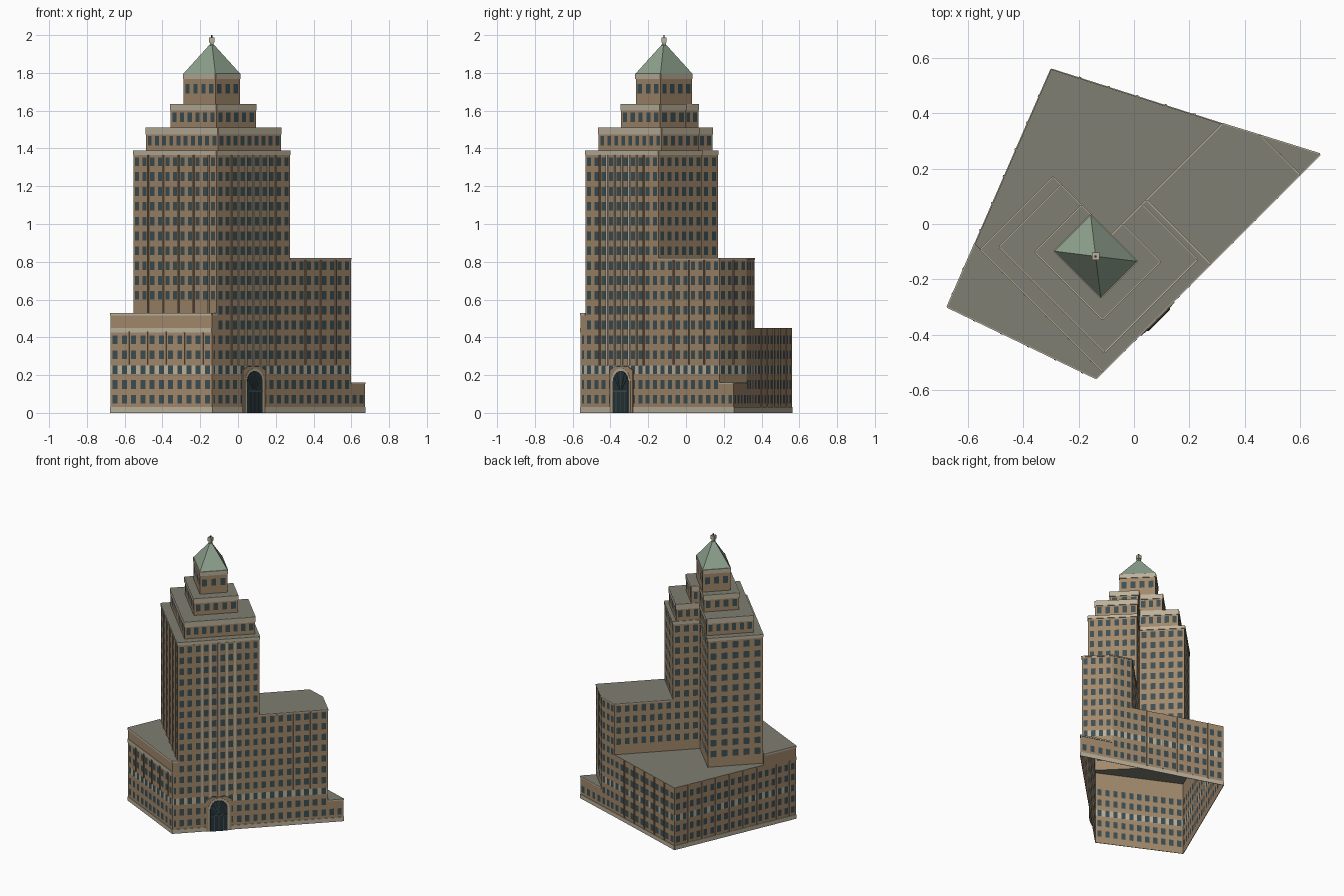
import bpy, bmesh, math

if "Cube" in bpy.data.objects:
    bpy.data.objects.remove(bpy.data.objects["Cube"])

S = math.sqrt(0.5)

def mat(name, r, g, b):
    m = bpy.data.materials.new(name)
    m.diffuse_color = (r, g, b, 1)
    m.use_nodes = True
    m.node_tree.nodes["Principled BSDF"].inputs["Base Color"].default_value = m.diffuse_color
    return m

BRICK, LIGHT, GLASS, ROOF, COPPER, DARK = range(6)
MATS = [mat("brick", .36, .25, .15), mat("pale_stone", .50, .44, .33),
        mat("glass", .045, .075, .085), mat("roof_grey", .21, .21, .17),
        mat("copper_green", .27, .36, .27), mat("door_dark", .02, .035, .04)]

# plan coordinates: u runs along the main street facade, v runs away from it
def P(p, z):
    u, v = p
    return ((u - v) * S, (u + v) * S, z)

def face(bm, pts, m):
    f = bm.faces.new([bm.verts.new(c) for c in pts])
    f.material_index = m
    return f

def finish(name, bm):
    me = bpy.data.meshes.new(name)
    bm.to_mesh(me)
    bm.free()
    for m in MATS:
        me.materials.append(m)
    ob = bpy.data.objects.new(name, me)
    bpy.context.collection.objects.link(ob)
    return ob

def lerp(p, q, t):
    return (p[0] + (q[0] - p[0]) * t, p[1] + (q[1] - p[1]) * t)

def quad(bm, p, q, z0, z1, m):
    return face(bm, [P(p, z0), P(q, z0), P(q, z1), P(p, z1)], m)

# raised strip on the outside of wall p-q
def strip(bm, p, q, z0, z1, d, m):
    L = math.dist(p, q)
    n = ((q[1] - p[1]) / L * d, -(q[0] - p[0]) / L * d)
    a, b = (p[0] + n[0], p[1] + n[1]), (q[0] + n[0], q[1] + n[1])
    quad(bm, a, b, z0, z1, m)
    quad(bm, p, a, z0, z1, m)
    quad(bm, b, q, z0, z1, m)
    face(bm, [P(a, z1), P(b, z1), P(q, z1), P(p, z1)], m)
    face(bm, [P(p, z0), P(q, z0), P(b, z0), P(a, z0)], m)

FLOORS = [(.049 + .0786 * k, .095 + .0786 * k) for k in range(17)]

# wall with a grid of windows, pilasters and stone bands
def wall(bm, p, q, z0, z1, rows=FLOORS, ztop=None, pitch=.055, cornice=.022,
         pilaster=None, accent=None):
    L = math.dist(p, q)
    n = max(1, round(L / pitch))
    w = .27 if L > .06 else .2
    z, wins = z0, []
    for a, b in rows:
        if a < z0 + .008 or b > (ztop or z1) - .012:
            continue
        m = LIGHT if .2 < a < .23 else BRICK
        quad(bm, p, q, z, a, BRICK)
        edge = 0
        for i in range(n):
            l, r = (i + .5 - w) / n, (i + .5 + w) / n
            quad(bm, lerp(p, q, edge), lerp(p, q, l), a, b, m)
            wins.append(quad(bm, lerp(p, q, l), lerp(p, q, r), a, b, GLASS))
            edge = r
        quad(bm, lerp(p, q, edge), q, a, b, m)
        z = b
    quad(bm, p, q, z, z1, BRICK)
    bmesh.ops.inset_individual(bm, faces=wins, thickness=.001, depth=-.003)
    if z0 == 0:
        strip(bm, p, q, 0, .03, .003, LIGHT)
    if cornice:
        strip(bm, p, q, z1 - cornice, z1, .004, LIGHT)
    if pilaster:
        for i in range(1, n):
            c = i / n
            mid = accent and accent[0] < c < accent[1]
            if i % 2 and not mid:
                continue
            t = (.006 if mid else .004) / L
            strip(bm, lerp(p, q, c - t), lerp(p, q, c + t), pilaster[0], pilaster[1],
                  .006, LIGHT if mid else BRICK)

def flat(bm, pts, z, m=ROOF):
    face(bm, [P(p, z) for p in pts], m)

def ell(u0, v0, u1, v1, u2, v2):
    return [(u0, v0), (u1, v0), (u1, v1), (u2, v1), (u2, v2), (u0, v2)]

# plan corners
V0 = -.297
A, B, C, D = (-.689, .265), (-.4915, V0), (.654, V0), (.184, .608)
tower = ell(-.457, V0, .092, .028, -.088, .327)
F, R, RB, IN, LB, L = tower
W1, W2, W3 = (.549, V0), (.548, -.095), (.483, .028)
Q = (-.457, .356)

# low base block
bm = bmesh.new()
wall(bm, A, B, 0, .53, ztop=.45, cornice=.015, pilaster=(.255, .43))
strip(bm, A, B, .425, .45, .004, LIGHT)
wall(bm, B, F, 0, .53, ztop=.45, cornice=.015)
wall(bm, W3, D, 0, .45, cornice=0, pilaster=(.03, .45))
wall(bm, D, Q, 0, .45, cornice=0, pilaster=(.03, .45))
wall(bm, Q, A, 0, .53, ztop=.45, cornice=.015, pilaster=(.03, .43))
quad(bm, L, Q, .45, .53, BRICK)
flat(bm, [A, B, F, L, Q], .53)
flat(bm, [Q, L, LB, IN, W3, D], .45)
finish("base_block", bm)

# corner annex
bm = bmesh.new()
wall(bm, W1, C, 0, .162, rows=FLOORS[:1], cornice=.01)
wall(bm, C, W2, 0, .162, rows=FLOORS[:1], cornice=.01)
flat(bm, [W1, C, W2], .162)
finish("corner_annex", bm)

# side wing
bm = bmesh.new()
wall(bm, R, W1, 0, .82, pilaster=(.255, .81), cornice=.008)
wall(bm, W1, W2, .162, .82, pilaster=(.255, .81), cornice=.008)
wall(bm, W2, W3, 0, .82, cornice=.008)
wall(bm, W3, RB, .45, .82, cornice=.008)
flat(bm, [R, W1, W2, W3, RB], .82)
finish("side_wing", bm)

# main tower shaft
bm = bmesh.new()
Z = 1.388
wall(bm, F, R, 0, Z, pilaster=(.25, 1.365), accent=(.25, .75))
wall(bm, R, RB, .82, Z)
wall(bm, RB, IN, .45, Z)
wall(bm, IN, LB, .45, Z)
wall(bm, LB, L, .45, Z, pitch=.07)
wall(bm, L, F, .53, Z, pilaster=(.53, 1.365))
flat(bm, tower, Z)
finish("tower_shaft", bm)

# stepped upper tiers
tiers = [("lower_tier", ell(-.402, -.252, .07, .028, -.088, .286), 1.388, 1.512, (1.415, 1.465), .038),
         ("middle_tier", ell(-.324, -.163, -.03, .028, -.088, .181), 1.512, 1.635, (1.54, 1.59), .035),
         ("top_tier", [(-.273, -.103), (-.088, -.103), (-.088, .134), (-.273, .134)],
          1.635, 1.797, (1.69, 1.74), .03)]
for name, pts, z0, z1, row, c in tiers:
    bm = bmesh.new()
    for p, q in zip(pts, pts[1:] + pts[:1]):
        wall(bm, p, q, z0, z1, rows=[row], cornice=c)
    flat(bm, pts, z1)
    finish(name, bm)

# pyramid roof
bm = bmesh.new()
pts = tiers[2][1]
apex = (-.181, .0155)
for p, q in zip(pts, pts[1:] + pts[:1]):
    face(bm, [P(p, 1.797), P(q, 1.797), P(apex, 1.962)], COPPER)
finish("pyramid_roof", bm)

# finial lantern
bm = bmesh.new()
for h, z0, z1, m in [(.012, 1.945, 1.965, COPPER), (.016, 1.962, 1.988, LIGHT), (.004, 1.988, 2.0, DARK)]:
    r = bmesh.ops.create_cube(bm, size=1)
    x, y, _ = P(apex, 0)
    for v in r["verts"]:
        v.co = (x + v.co.x * 2 * h * .85, y + v.co.y * 2 * h * .85, (z0 + z1) / 2 + v.co.z * (z1 - z0))
    for f in {f for v in r["verts"] for f in v.link_faces}:
        f.material_index = m
finish("roof_finial", bm)

# arched entrance
DU = -.182
def arch(w, h):
    spring = h - w
    return [(-w, 0), (w, 0)] + [(w * math.cos(math.pi * i / 12), spring + w * math.sin(math.pi * i / 12))
                                for i in range(13)]

def slab(bm, prof, d0, d1, m):
    a = [P((DU + x, V0 - d1), z) for x, z in prof]
    b = [P((DU + x, V0 - d0), z) for x, z in prof]
    face(bm, a, m)
    for i in range(len(prof)):
        j = (i + 1) % len(prof)
        face(bm, [a[i], b[i], b[j], a[j]], m)

def bar(bm, x0, z0, x1, z1, t=.002):
    l = math.hypot(x1 - x0, z1 - z0)
    nx, nz = -(z1 - z0) / l * t, (x1 - x0) / l * t
    slab(bm, [(x0 - nx, z0 - nz), (x1 - nx, z1 - nz), (x1 + nx, z1 + nz), (x0 + nx, z0 + nz)],
         .012, .015, GLASS)

bm = bmesh.new()
slab(bm, [(-.086, 0), (.086, 0), (.086, .225), (.05, .245), (-.05, .245), (-.086, .225)], 0, .008, BRICK)
slab(bm, arch(.07, .236), 0, .010, LIGHT)
finish("entrance_surround", bm)
bm = bmesh.new()
slab(bm, arch(.058, .222), .008, .012, DARK)
for k in range(1, 6):
    t = math.pi * k / 6
    bar(bm, .012 * math.cos(t), .12 + .012 * math.sin(t), .056 * math.cos(t), .16 + .056 * math.sin(t))
bar(bm, -.056, .115, .056, .115, .004)
for x in (-.03, 0, .03):
    bar(bm, x, .005, x, .11)
finish("entrance_doors", bm)
